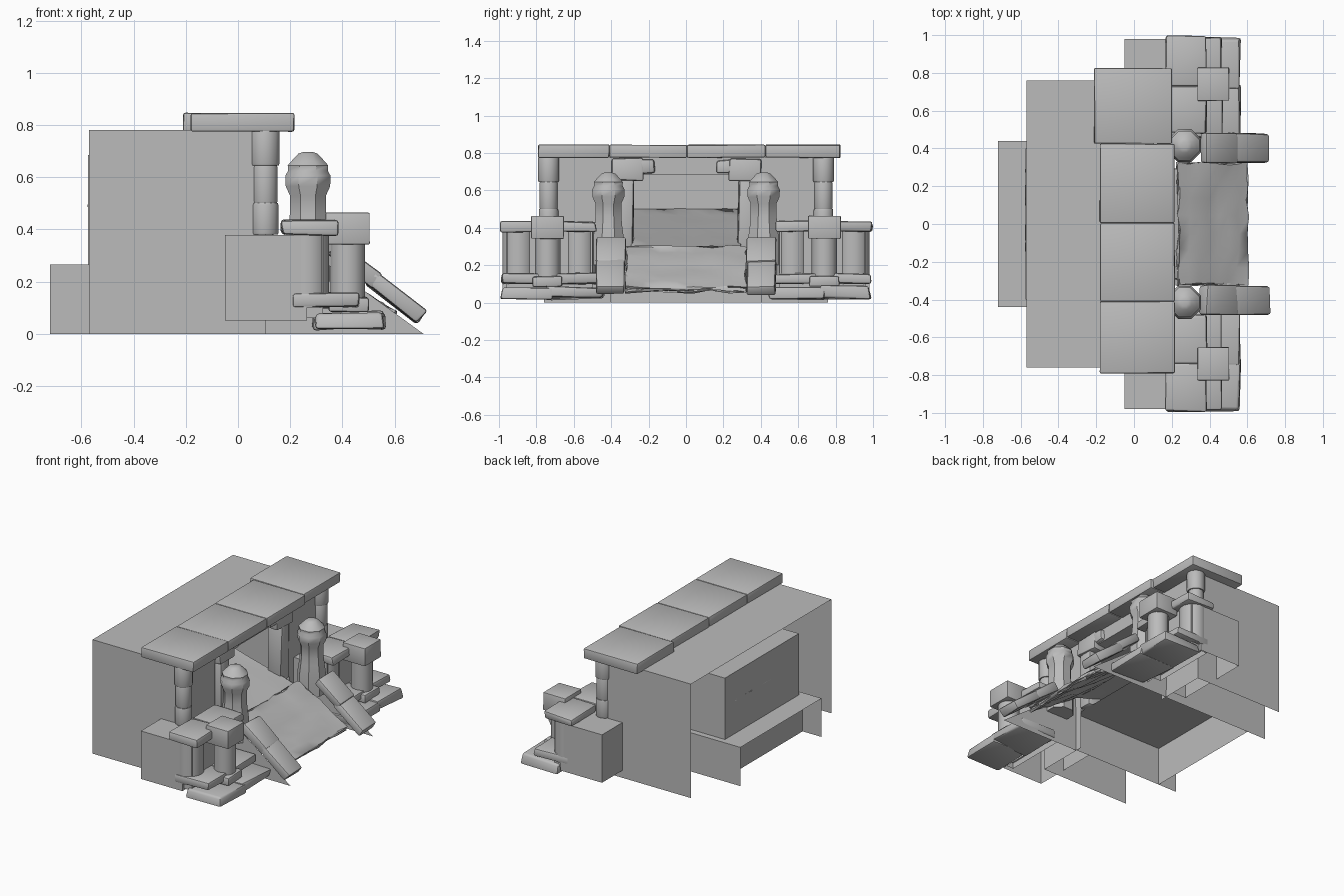
import bpy, bmesh, math, random
from mathutils import Vector, Matrix

random.seed(4)
if "Cube" in bpy.data.objects:
    bpy.data.objects.remove(bpy.data.objects["Cube"])

stone_grey = bpy.data.materials.new("stone_grey")
stone_grey.use_nodes = True
GREY = (0.5, 0.5, 0.5, 1)
stone_grey.diffuse_color = GREY
stone_grey.node_tree.nodes["Principled BSDF"].inputs["Base Color"].default_value = GREY

AXES = {"+x": (1, 0, 0), "-x": (-1, 0, 0), "+y": (0, 1, 0),
        "-y": (0, -1, 0), "+z": (0, 0, 1), "-z": (0, 0, -1)}


def finish(name, bm, smooth=True):
    me = bpy.data.meshes.new(name)
    bm.to_mesh(me)
    bm.free()
    me.materials.append(stone_grey)
    ob = bpy.data.objects.new(name, me)
    bpy.context.scene.collection.objects.link(ob)
    if smooth:
        bpy.ops.object.select_all(action='DESELECT')
        ob.select_set(True)
        bpy.context.view_layer.objects.active = ob
        bpy.ops.object.shade_smooth_by_angle(angle=math.radians(40))


def box_mesh(x, y, z):
    bm = bmesh.new()
    size = Vector((x[1] - x[0], y[1] - y[0], z[1] - z[0]))
    mid = Vector((sum(x), sum(y), sum(z))) / 2
    bmesh.ops.create_cube(bm, size=1, matrix=Matrix.LocRotScale(mid, None, size))
    return bm


def shell(name, x, y, z, drop):
    """Thin-walled box without the faces whose directions are listed."""
    bm = box_mesh(x, y, z)
    bm.normal_update()
    gone = [f for f in bm.faces if any(f.normal.dot(Vector(AXES[d])) > 0.9 for d in drop.split())]
    bmesh.ops.delete(bm, geom=gone, context='FACES')
    finish(name, bm, False)


def stone(name, x, y, z, bevel=0.013, jitter=0.008, tilt=0, cuts=0):
    """Worn block: rounded edges, uneven corners, optional slope about y."""
    bm = box_mesh(x, y, z)
    if cuts:
        bmesh.ops.subdivide_edges(bm, edges=bm.edges[:], cuts=cuts, use_grid_fill=True)
    for v in bm.verts:
        v.co += Vector([random.uniform(-jitter, jitter) for _ in range(3)])
    if not cuts:
        bmesh.ops.bevel(bm, geom=bm.edges[:], offset=bevel, segments=2, profile=0.5, affect='EDGES')
    mid = Vector((sum(x), sum(y), sum(z))) / 2
    bmesh.ops.rotate(bm, verts=bm.verts[:], cent=mid, matrix=Matrix.Rotation(tilt, 3, 'Y'))
    finish(name, bm)


def turned(name, cx, cy, profile, sides=8):
    """Column from (radius, height) pairs."""
    bm = bmesh.new()
    rings = []
    for r, z in profile:
        rings.append([bm.verts.new((cx + r * math.cos((i + 0.5) * math.tau / sides),
                                    cy + r * math.sin((i + 0.5) * math.tau / sides), z)) for i in range(sides)])
    for a, b in zip(rings, rings[1:]):
        for i in range(sides):
            j = (i + 1) % sides
            bm.faces.new((a[i], a[j], b[j], b[i]))
    bm.faces.new(rings[0][::-1])
    bm.faces.new(rings[-1])
    finish(name, bm)


def span(s, a, b):
    return tuple(sorted((s * a, s * b)))


# Main hall, open at the back and below, with a doorway in the front wall
FRONT = 0.107
shell("hall_shell", (-0.57, FRONT), (-0.76, 0.76), (0, 0.78), "+x -x -z")
shell("wall_above_door", (0, FRONT), (-0.4, 0.4), (0.685, 0.78), "-x +y -y +z -z")
shell("passage", (-0.575, FRONT), (-0.4, 0.4), (0.265, 0.685), "+x -z")

# Rear plinth: a ledge with side walls and a recessed back
shell("rear_plinth", (-0.72, FRONT), (-0.44, 0.44), (0, 0.265), "+x -x -z")
shell("rear_plinth_back", (-0.575, FRONT), (-0.44, 0.44), (0, 0.265), "+x +y -y +z -z")

# Roof slabs over the entrance
edges = (-0.79, -0.41, 0.005, 0.425, 0.825)
for i, (a, b) in enumerate(zip(edges, edges[1:])):
    shift = -0.03 if i == 3 else 0
    stone("roof_slab", (-0.18 + shift, 0.215 + shift / 2), (a, b), (0.775, 0.845), 0.008, 0.002)

# Ramp outside and sloping floor inside
stone("entrance_ramp", (0.2, 0.625), (-0.32, 0.32), (0.165, 0.195), jitter=0.009,
      tilt=math.atan2(0.22, 0.36), cuts=6)
stone("passage_floor", (-0.585, 0.25), (-0.29, 0.29), (0.382, 0.394), jitter=0.005,
      tilt=math.atan2(0.21, 0.8), cuts=6)

for s in (-1, 1):
    # Front wall beside the doorway
    shell("wall_beside_door", (0, FRONT), span(s, 0.4, 0.76), (0, 0.78), "-x +y -y +z -z")

    # Porch pillar in three drums
    for r, lo, hi in ((0.054, 0.38, 0.5), (0.05, 0.5, 0.645), (0.058, 0.645, 0.78)):
        turned("porch_pillar", 0.103, s * 0.735,
               ((r * 0.95, lo), (r, lo + 0.008), (r, hi - 0.008), (r * 0.95, hi)), 12)

    # Door jamb with a stepped corbel
    stone("door_jamb", (0.03, 0.13), span(s, 0.28, 0.38), (0.27, 0.66))
    stone("door_corbel", (0.03, 0.14), span(s, 0.23, 0.4), (0.65, 0.77))
    stone("corbel_tip", (0.04, 0.13), span(s, 0.165, 0.27), (0.69, 0.765))

    # Low side wall with rounded front and capping stones
    shell("side_wall", (-0.05, 0.265), span(s, 0.45, 0.98), (0.05, 0.378), "-z")
    for c in (0.57, 0.895):
        turned("side_wall_column", 0.262, s * c, ((0.088, 0.1), (0.088, 0.385)), 16)
    shell("side_wall_front", (0.2, 0.325), span(s, 0.5, 0.96), (0.06, 0.38), "-z")
    stone("wall_cap", (0.168, 0.382), span(s, 0.48, 0.735), (0.38, 0.432))
    stone("wall_cap", (0.168, 0.382), span(s, 0.735, 0.992), (0.38, 0.432))

    # Base courses
    for a, b in ((0.46, 0.74), (0.74, 0.985)):
        stone("upper_base_stone", (0.205, 0.465), span(s, a, b), (0.1, 0.158))
        stone("lower_base_stone", (0.29, 0.56), span(s, a - 0.02, b), (0.022, 0.085), 0.013, 0.011)

    # Lamp pillar
    stone("lamp_base", (0.345, 0.5), span(s, 0.66, 0.82), (0.085, 0.14), 0.01, 0.003)
    turned("lamp_column", 0.42, s * 0.74, ((0.068, 0.13), (0.068, 0.35)), 14)
    stone("lamp_head", (0.336, 0.504), span(s, 0.653, 0.828), (0.342, 0.464), 0.005, 0.001)

    # Gate post with flared foot, narrow neck and stepped dome
    turned("gate_post", 0.268, s * 0.415,
           ((0.09, 0.2), (0.09, 0.34), (0.08, 0.41), (0.075, 0.46), (0.075, 0.53), (0.092, 0.565),
            (0.094, 0.605), (0.082, 0.625), (0.084, 0.645), (0.07, 0.66), (0.04, 0.69), (0.02, 0.696)))

    # Sloping rail in two stones
    slope = math.radians(38)
    for cx, cz, half in ((0.45, 0.265, 0.105), (0.605, 0.14, 0.125)):
        stone("ramp_rail", (cx - half, cx + half), span(s, 0.325, 0.48), (cz - 0.03, cz + 0.03),
              0.012, 0.006, slope)

    # Thin triangular cheek below the rail
    outline = ((FRONT, 0), (0.71, 0), (0.27, 0.32), (FRONT, 0.32))
    bm = bmesh.new()
    bm.faces.new([bm.verts.new((x, s * 0.445, z)) for x, z in outline[::-s]])
    finish("ramp_cheek", bm, False)
